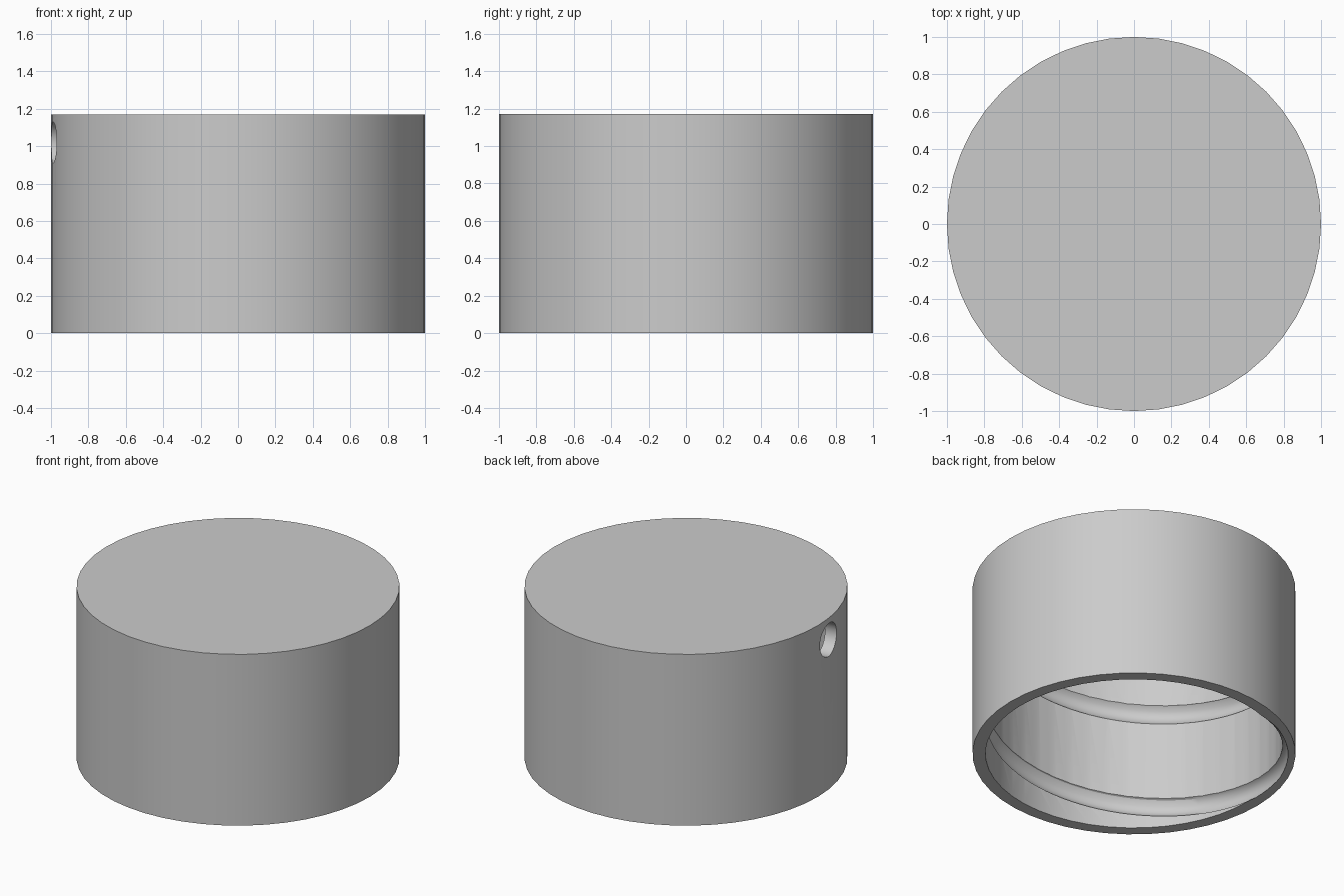
import bpy, bmesh
from math import radians, sin, cos, pi
from mathutils import Matrix

SEGMENTS = 48
OUTER, INNER = 1.0, 0.92
HEIGHT, CEILING = 1.17, 1.09
PITCH = 0.66

if "Cube" in bpy.data.objects:
    bpy.data.objects.remove(bpy.data.objects["Cube"], do_unlink=True)

grey = bpy.data.materials.new("plain grey")
grey.use_nodes = True
colour = (0.6, 0.6, 0.6, 1)
grey.diffuse_color = colour
grey.node_tree.nodes["Principled BSDF"].inputs["Base Color"].default_value = colour


def add_object(name, data):
    obj = bpy.data.objects.new(name, data)
    bpy.context.collection.objects.link(obj)
    data.materials.append(grey)
    return obj


def cylinder(name, radius, bottom, top, segments, matrix=Matrix()):
    bm = bmesh.new()
    place = matrix @ Matrix.Translation((0, 0, (bottom + top) / 2))
    bmesh.ops.create_cone(bm, cap_ends=True, segments=segments, radius1=radius,
                          radius2=radius, depth=top - bottom, matrix=place)
    mesh = bpy.data.meshes.new(name)
    bm.to_mesh(mesh)
    bm.free()
    return add_object(name, mesh)


# Closed cap and the hollow inside it
cap = cylinder("threaded_cap", OUTER, 0, HEIGHT, SEGMENTS)
cavity = cylinder("cavity_cutter", INNER, -0.2, CEILING, SEGMENTS)

# Round hole through the side wall, just under the top
aim = (Matrix.Translation((0, 0, 1.02)) @ Matrix.Rotation(radians(187.5), 4, "Z")
       @ Matrix.Rotation(pi / 2, 4, "Y"))
side_hole = cylinder("side_hole_cutter", 0.112, 0.8, 1.2, 32, aim)

# Right-handed helical groove that runs out through the open rim
path = bpy.data.curves.new("thread_path", "CURVE")
path.dimensions = "3D"
path.bevel_depth = 0.077
path.bevel_resolution = 4
path.use_fill_caps = True
spline = path.splines.new("POLY")
step = 360 / SEGMENTS / 2
count = 164
spline.points.add(count - 1)
for i, point in enumerate(spline.points):
    degrees = 78 + i * step
    a = radians(degrees)
    point.co = (0.879 * cos(a), 0.879 * sin(a), 0.13 + PITCH * (degrees - 215) / 360, 1)
thread_curve = add_object("thread_curve", path)
depsgraph = bpy.context.evaluated_depsgraph_get()
thread_mesh = bpy.data.meshes.new_from_object(thread_curve.evaluated_get(depsgraph))
bm = bmesh.new()
bm.from_mesh(thread_mesh)
bmesh.ops.remove_doubles(bm, verts=bm.verts, dist=0.0001)
bmesh.ops.recalc_face_normals(bm, faces=bm.faces)
bm.to_mesh(thread_mesh)
bm.free()
thread_mesh.materials.clear()
thread = add_object("thread_cutter", thread_mesh)
bpy.data.objects.remove(thread_curve, do_unlink=True)

# Cut everything out of the cap
for cutter in (cavity, side_hole, thread):
    cutter.hide_render = True
    cut = cap.modifiers.new(cutter.name, "BOOLEAN")
    cut.operation = "DIFFERENCE"
    cut.solver = "EXACT"
    cut.object = cutter
depsgraph = bpy.context.evaluated_depsgraph_get()
result = bpy.data.meshes.new_from_object(cap.evaluated_get(depsgraph))
cap.modifiers.clear()
cap.data = result
for cutter in (cavity, side_hole, thread):
    bpy.data.objects.remove(cutter, do_unlink=True)
result.materials.clear()
result.materials.append(grey)
result.polygons.foreach_set("material_index", [0] * len(result.polygons))

# Smooth walls with crisp rims
bpy.ops.object.select_all(action="DESELECT")
cap.select_set(True)
bpy.context.view_layer.objects.active = cap
bpy.ops.object.shade_smooth_by_angle(angle=radians(30))
